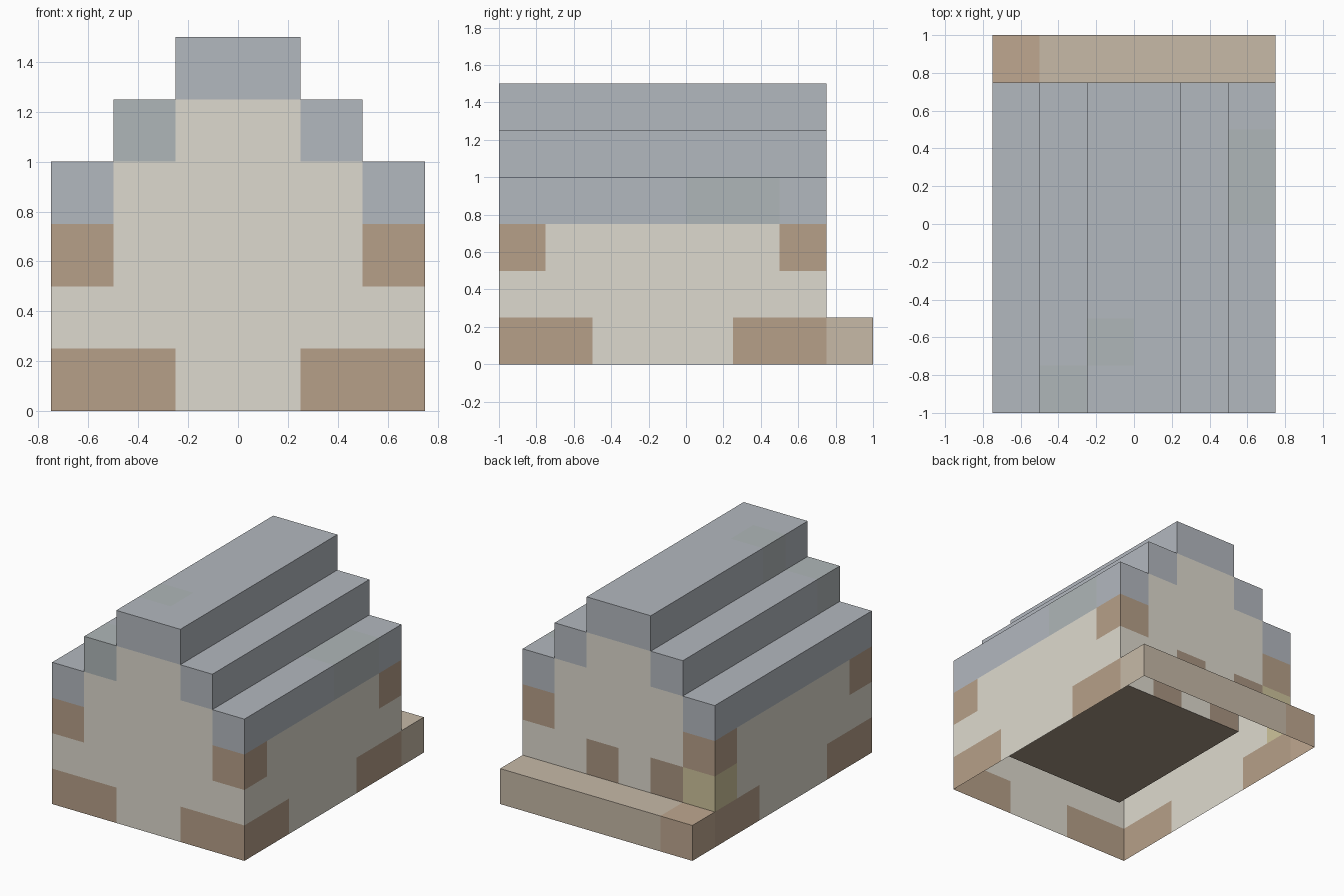
import bpy, bmesh
from mathutils import Vector

if "Cube" in bpy.data.objects:
    bpy.data.objects.remove(bpy.data.objects["Cube"])

U = 0.25                          # block size
ORIGIN = Vector((-0.75, -1, 0))   # corner of block (0, 0, 0)
cells = {}                        # block index -> part name
colors = {}


def part(name, color, *boxes):
    """Fill inclusive block ranges (x0, x1, y0, y1, z0, z1); later parts override."""
    colors[name] = color
    for x0, x1, y0, y1, z0, z1 in boxes:
        for x in range(x0, x1 + 1):
            for y in range(y0, y1 + 1):
                for z in range(z0, z1 + 1):
                    cells[x, y, z] = name


def both(*box):
    """A box and its mirror image across the house."""
    return [box, (5 - box[1], 5 - box[0]) + box[2:]]


def both_ends(x0, x1, z0, z1):
    return both(x0, x1, 0, 0, z0, z1) + both(x0, x1, 6, 6, z0, z1)


# Hollow plaster shell: side walls and stepped gables
part("plaster_walls", (0.73, 0.70, 0.62, 1),
     *both(0, 0, 0, 6, 0, 2), *both_ends(0, 5, 0, 2),
     *both_ends(1, 4, 3, 3), *both_ends(2, 3, 4, 4))
part("floor", (0.38, 0.30, 0.23, 1), (1, 4, 1, 5, 0, 0))

# Timber corners, and posts in the back wall
part("timber_corners", (0.47, 0.35, 0.25, 1),
     *both_ends(0, 1, 0, 0), *both_ends(0, 0, 2, 2),
     *both(0, 0, 1, 1, 0, 0), *both(0, 0, 5, 5, 0, 0))
part("back_posts", (0.40, 0.30, 0.22, 1), (3, 3, 6, 6, 1, 1), (1, 1, 6, 6, 1, 1))
part("yellow_block", (0.62, 0.55, 0.33, 1), (0, 0, 6, 6, 1, 1))

# Stepped roof with a few weathered blocks
part("roof_steps", (0.45, 0.48, 0.52, 1),
     *both(0, 0, 0, 6, 3, 3), *both(1, 1, 0, 6, 4, 4), (2, 3, 0, 6, 5, 5))
part("weathered_roof_blocks", (0.43, 0.47, 0.48, 1),
     (5, 5, 4, 5, 3, 3), (1, 1, 0, 0, 4, 4), (2, 2, 1, 1, 5, 5))

# Low step along the back
part("back_step", (0.57, 0.49, 0.39, 1), (1, 5, 7, 7, 0, 0))
part("back_step_end", (0.52, 0.39, 0.28, 1), (0, 0, 7, 7, 0, 0))

# Each part keeps only its exposed block sides; the underside stays open
for name, color in colors.items():
    bm = bmesh.new()
    for cell, owner in cells.items():
        if owner != name:
            continue
        for axis in range(3):
            for side in (0, 1):
                near = list(cell)
                near[axis] += 2 * side - 1
                if tuple(near) in cells or near[2] < 0:
                    continue
                b, c = (axis + 1) % 3, (axis + 2) % 3
                verts = []
                for s, t in ((0, 0), (1, 0), (1, 1), (0, 1)):
                    p = Vector(cell)
                    p[axis] += side
                    p[b] += s
                    p[c] += t
                    verts.append(bm.verts.new(ORIGIN + p * U))
                bm.faces.new(verts if side else verts[::-1])
    bmesh.ops.remove_doubles(bm, verts=bm.verts, dist=1e-4)
    bmesh.ops.dissolve_limit(bm, angle_limit=0.01, verts=bm.verts, edges=bm.edges)
    mesh = bpy.data.meshes.new(name)
    bm.to_mesh(mesh)
    bm.free()
    mat = bpy.data.materials.new(name)
    mat.diffuse_color = color
    mat.use_nodes = True
    mat.node_tree.nodes["Principled BSDF"].inputs["Base Color"].default_value = mat.diffuse_color
    mesh.materials.append(mat)
    bpy.context.collection.objects.link(bpy.data.objects.new(name, mesh))
